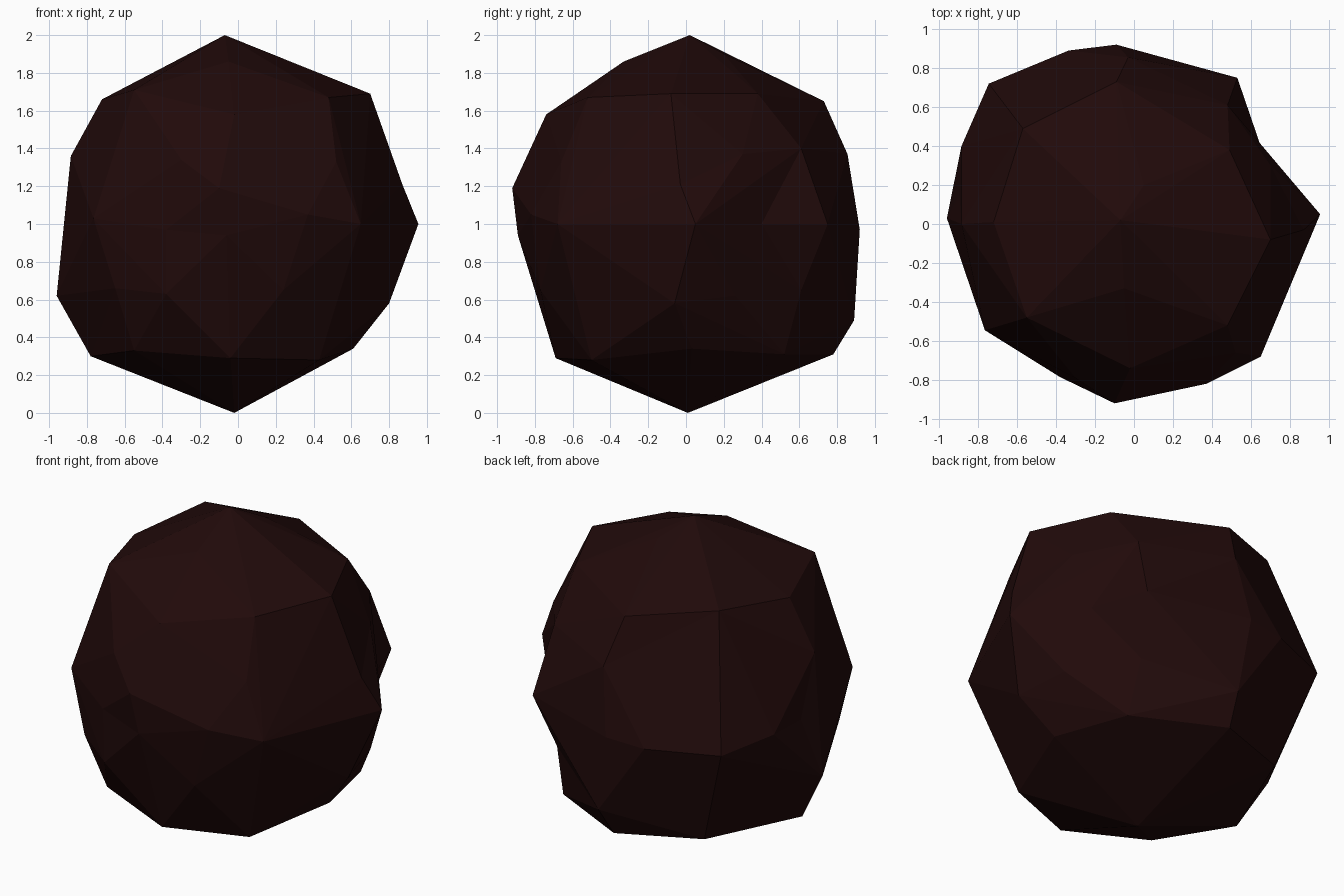
import bpy
import bmesh
from mathutils import Vector

if "Cube" in bpy.data.objects:
    bpy.data.objects.remove(bpy.data.objects["Cube"])

CENTRE = Vector((0, 0, 1))

# Chipped corners of the boulder, grouped by side
CORNERS = [
    # crown
    (-.07, .02, 2), (-.05, -.33, 1.86), (.05, .2, 1.9),
    (.7, -.08, 1.69), (.49, .38, 1.69), (.48, -.52, 1.67), (-.02, -.74, 1.58),
    (-.55, -.48, 1.71), (-.72, .01, 1.66), (-.57, .49, 1.72), (-.09, .73, 1.65),
    # front
    (-.1, -.92, 1.19), (-.06, -.89, .94), (-.3, -.79, 1.34), (.37, -.82, 1.05),
    (.52, -.66, 1.33), (.65, -.68, 1), (.24, -.77, .65), (-.38, -.77, .63),
    (-.38, -.785, .97),
    # right
    (.87, -.03, 1.21), (.955, .05, 1), (.8, -.06, .58), (.65, .4, 1),
    (.7, .3, 1.37), (.73, .26, .62),
    # back
    (.53, .75, 1), (.48, .61, 1.4), (.46, .61, .65), (-.09, .92, .97),
    (-.03, .855, 1.37), (-.02, .89, .49), (-.335, .89, .95), (-.745, .72, .95),
    # left
    (-.895, .15, 1), (-.885, .4, 1), (-.885, 0, 1.36), (-.96, .03, .62),
    (-.765, -.545, 1.03), (-.65, -.58, .66),
    # base
    (-.02, .01, 0), (-.04, -.69, .29), (.43, -.5, .28), (.61, .03, .34),
    (.48, .52, .31), (-.05, .78, .31), (-.54, .59, .33), (-.78, -.03, .3),
    (-.55, -.5, .33),
]

stone = bpy.data.materials.new("dark_red_stone")
stone.diffuse_color = (.015, .003, .003, 1)
stone.use_nodes = True
stone.node_tree.nodes["Principled BSDF"].inputs["Base Color"].default_value = stone.diffuse_color

# Skin the corner directions on a sphere, then push each one to its depth
bm = bmesh.new()
depth = {}
for corner in CORNERS:
    offset = Vector(corner) - CENTRE
    vert = bm.verts.new(offset.normalized())
    depth[vert] = offset.length
bmesh.ops.convex_hull(bm, input=list(bm.verts))
for vert in bm.verts:
    vert.co = CENTRE + vert.co * depth[vert]

# Flip creases so that facets bulge outward wherever the dent is shallow
for _ in range(3):
    bm.edges.ensure_lookup_table()
    for edge in list(bm.edges):
        if not edge.is_valid or len(edge.link_faces) != 2:
            continue
        bm.normal_update()
        if edge.calc_face_angle_signed() > -.06:
            continue
        a, b = edge.verts
        c, d = [next(v for v in f.verts if v not in (a, b)) for f in edge.link_faces]
        # Only flip where the new crease stays inside the two facets
        local = [v.co - CENTRE for v in (a, b, c, d)]
        split = local[2].cross(local[3])
        if split.dot(local[0]) * split.dot(local[1]) < -.01:
            bmesh.utils.edge_rotate(edge, True)

bmesh.ops.recalc_face_normals(bm, faces=list(bm.faces))

mesh = bpy.data.meshes.new("boulder")
bm.to_mesh(mesh)
bm.free()
mesh.materials.append(stone)
boulder = bpy.data.objects.new("boulder", mesh)
bpy.context.collection.objects.link(boulder)
